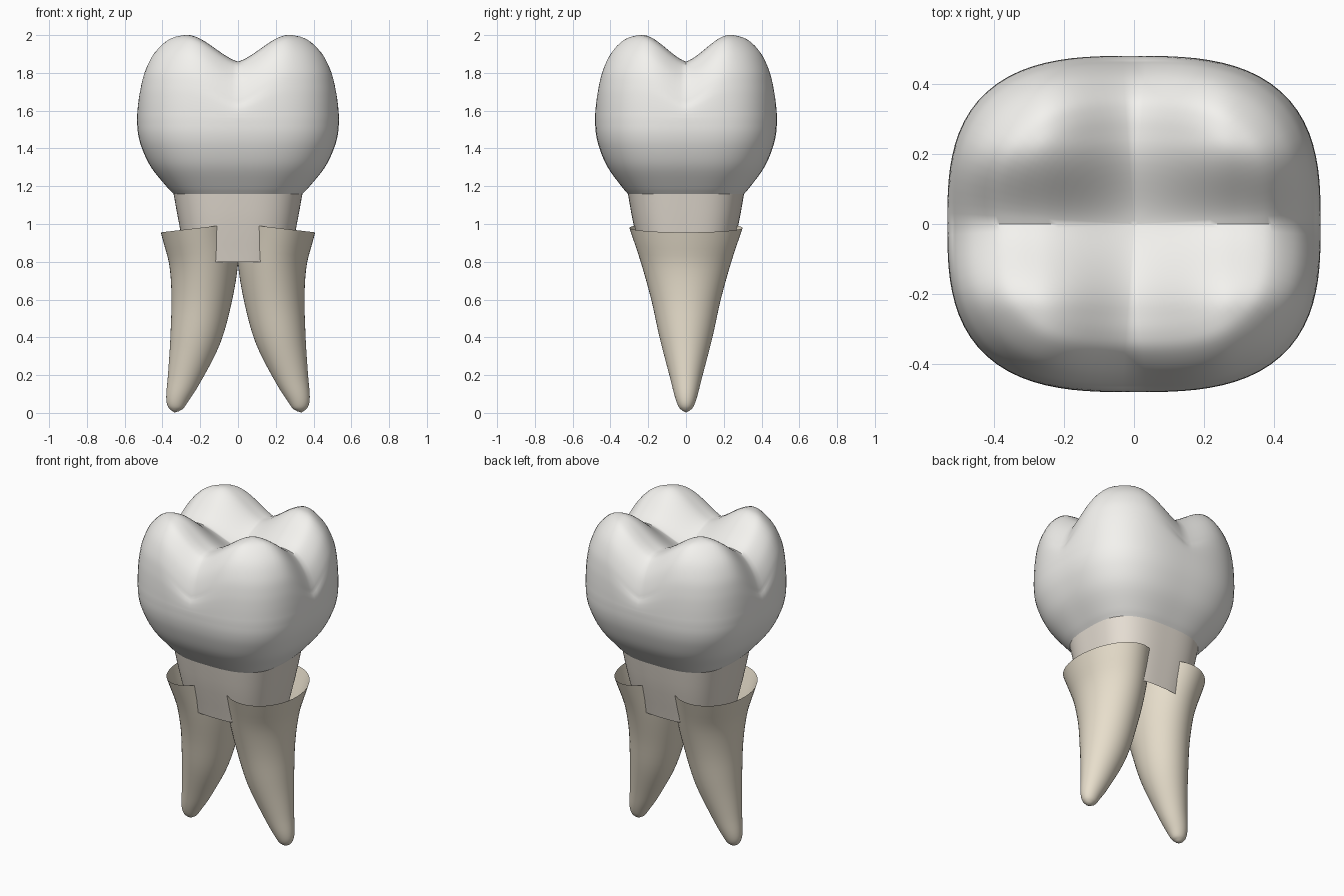
import bpy, bmesh, math
from mathutils import Vector

if "Cube" in bpy.data.objects:
    bpy.data.objects.remove(bpy.data.objects["Cube"])


def spline(pts, steps):
    """Catmull-Rom samples through tuples of any length."""
    v = [Vector(p) for p in pts]
    v = [2 * v[0] - v[1]] + v + [2 * v[-1] - v[-2]]
    out = []
    for i in range(1, len(v) - 2):
        a, b, c, d = v[i - 1:i + 3]
        for k in range(steps):
            t = k / steps
            out.append(0.5 * (2 * b + (c - a) * t + (2 * a - 5 * b + 4 * c - d) * t * t
                              + (3 * b - a - 3 * c + d) * t ** 3))
    return out + [v[-2]]


def squircle(count, n):
    """Unit superellipse outline."""
    out = []
    for i in range(count):
        a = 2 * math.pi * i / count
        c, s = math.cos(a), math.sin(a)
        r = (abs(c) ** n + abs(s) ** n) ** (-1 / n)
        out.append((r * c, r * s))
    return out


def loft(name, rings, color, end_point=None):
    bm = bmesh.new()
    rows = [[bm.verts.new(p) for p in ring] for ring in rings]
    n = len(rows[0])
    for a, b in zip(rows, rows[1:]):
        for i in range(n):
            j = (i + 1) % n
            bm.faces.new((a[i], a[j], b[j], b[i]))
    if end_point is not None:
        tip = bm.verts.new(end_point)
        for i in range(n):
            bm.faces.new((rows[-1][i], rows[-1][(i + 1) % n], tip))
    bmesh.ops.recalc_face_normals(bm, faces=bm.faces)
    me = bpy.data.meshes.new(name)
    bm.to_mesh(me)
    bm.free()
    ob = bpy.data.objects.new(name, me)
    bpy.context.collection.objects.link(ob)
    mat = bpy.data.materials.new(name + "_material")
    mat.diffuse_color = (*color, 1)
    mat.use_nodes = True
    mat.node_tree.nodes["Principled BSDF"].inputs["Base Color"].default_value = mat.diffuse_color
    me.materials.append(mat)
    bpy.context.view_layer.objects.active = ob
    ob.select_set(True)
    bpy.ops.object.shade_smooth_by_angle(angle=math.radians(40))
    ob.select_set(False)
    return ob


RX, RY = 0.535, 0.482
outline = squircle(96, 2.9)


def groove(t):
    """1 in the fissure, easing to 0 at the cusp."""
    t = min(abs(t), 1)
    return 1 - (0.65 * t * t * (3 - 2 * t) + 0.35 * math.sin(t * math.pi / 2))


def crown_ring(s, z, depth):
    ring = []
    for u, v in outline:
        x, y = u * s * RX, v * s * RY
        gx, gy = groove(x / 0.28), groove(y / 0.24)
        ring.append((x, y, z - depth * (gx + gy - 0.45 * gx * gy)))
    return ring


# Crown: bulging wall, then the chewing surface with four cusps
wall = spline([(0.64, 1.16), (0.71, 1.2), (0.86, 1.3), (0.95, 1.4),
               (0.99, 1.48), (1.0, 1.56)], 4)
dome = spline([(1.0, 1.56), (0.995, 1.65), (0.982, 1.73), (0.95, 1.815), (0.875, 1.905),
               (0.76, 1.975), (0.65, 2.0), (0.5, 2.005), (0.25, 2.005), (0.02, 2.005)], 5)
rings = [crown_ring(s, z, 0) for s, z in wall]
rings += [crown_ring(s, z, 0.145 * min(1, max(0, (z - 1.56) / 0.22))) for s, z in dome[1:]]
centre_z = 2.005 - 0.145 * 1.55
loft("crown", rings, (0.90, 0.89, 0.86), (0, 0, centre_z))

# Neck: tapering collar that dips between the roots
neck = [(0.342, 0.308, 1.165), (0.325, 0.292, 1.07), (0.308, 0.274, 0.98),
        (0.29, 0.252, 0.89), (0.27, 0.232, 0.80)]
loft("neck", [[(u * a, v * b, z) for u, v in outline] for a, b, z in neck],
     (0.80, 0.74, 0.66))

# Roots: curved tapering tubes, open at the top (x, z, half width, half depth)
root_path = spline([(0.20, 0.98, 0.21, 0.30), (0.182, 0.8, 0.184, 0.24),
                    (0.193, 0.6, 0.16, 0.184), (0.225, 0.4, 0.135, 0.14),
                    (0.281, 0.2, 0.092, 0.088), (0.318, 0.09, 0.064, 0.06),
                    (0.331, 0.035, 0.045, 0.04), (0.335, 0.012, 0.022, 0.02)], 4)
circle = squircle(48, 2)
for side, name in ((-1, "left_root"), (1, "right_root")):
    rings = []
    for i, (x, z, rx, ry) in enumerate(root_path):
        p, q = root_path[max(i - 1, 0)], root_path[min(i + 1, len(root_path) - 1)]
        d = Vector((q[0] - p[0], q[1] - p[1])).normalized()
        rings.append([(side * (x - d.y * u * rx), v * ry, z + d.x * u * rx)
                      for u, v in circle])
    loft(name, rings, (0.80, 0.73, 0.60), (side * 0.336, 0, 0.002))
